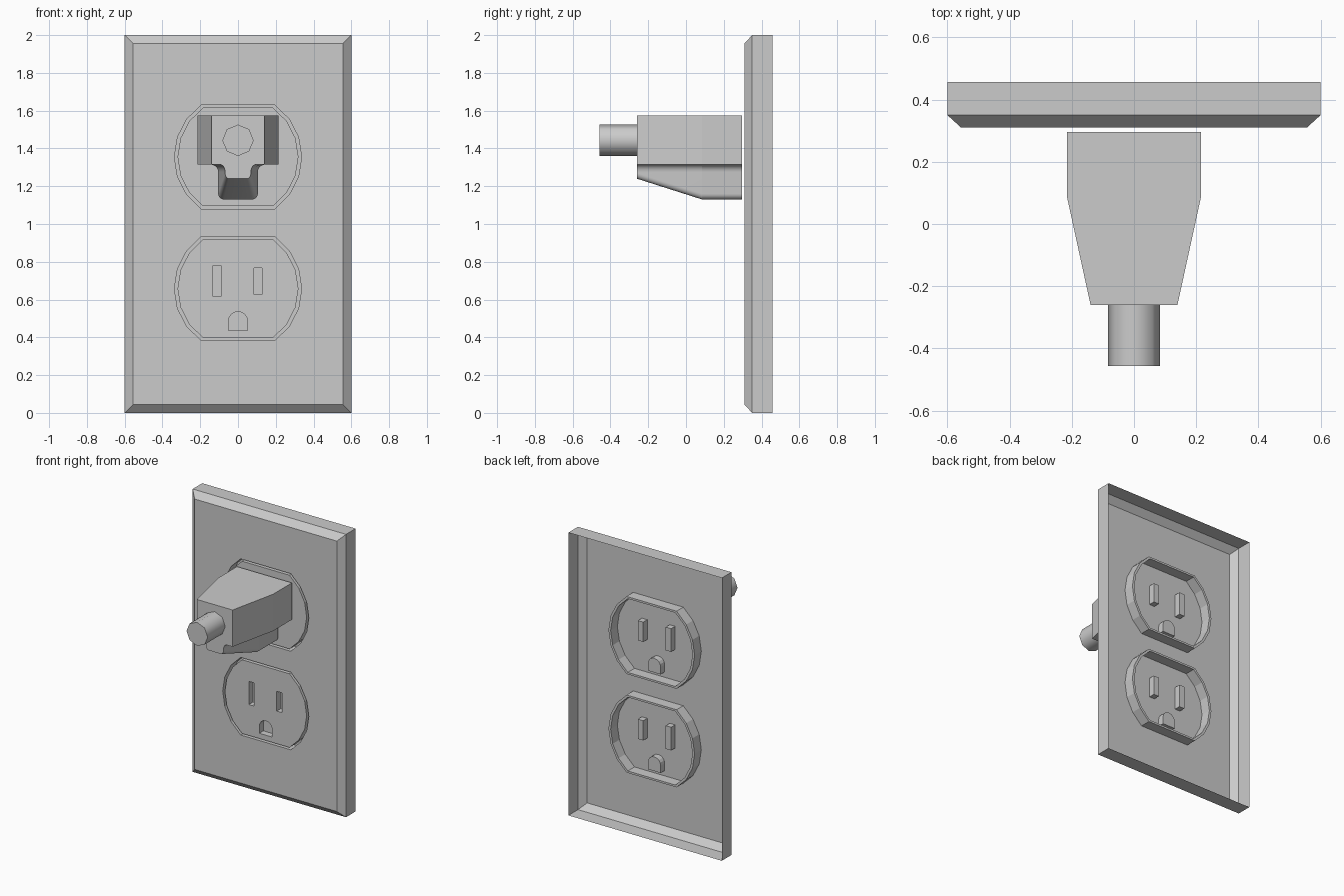
import bpy
import bmesh
from math import sin, cos, pi, radians

cube = bpy.data.objects.get("Cube")
if cube:
    bpy.data.objects.remove(cube, do_unlink=True)

# Single grey plastic
grey = bpy.data.materials.new("grey plastic")
grey.use_nodes = True
COLOUR = (0.6, 0.6, 0.6, 1)
grey.diffuse_color = COLOUR
grey.node_tree.nodes["Principled BSDF"].inputs["Base Color"].default_value = COLOUR

FRONT, BACK = 0.31, 0.457


def finish(bm, name):
    mesh = bpy.data.meshes.new(name)
    bm.to_mesh(mesh)
    bm.free()
    mesh.materials.append(grey)
    obj = bpy.data.objects.new(name, mesh)
    bpy.context.collection.objects.link(obj)
    return obj


def ring(bm, points, y):
    """Closed loop of vertices from (x, z) points at depth y."""
    return [bm.verts.new((x, y, z)) for x, z in points]


def bridge(bm, a, b):
    n = len(a)
    for i in range(n):
        j = (i + 1) % n
        bm.faces.new((a[i], a[j], b[j], b[i]))


def fill(bm, loops):
    """Flat face bounded by the first loop, with the others as holes."""
    edges = []
    for loop in loops:
        for a, b in zip(loop, loop[1:] + loop[:1]):
            edges.append(bm.edges.get((a, b)) or bm.edges.new((a, b)))
    bmesh.ops.triangle_fill(bm, edges=edges, use_beauty=True, normal=(0, -1, 0))


def face_forward(bm):
    """Consistent normals on an open shell, pointing to the front."""
    bmesh.ops.recalc_face_normals(bm, faces=bm.faces)
    bm.normal_update()
    if sum(f.normal.y * f.calc_area() for f in bm.faces) > 0:
        bmesh.ops.reverse_faces(bm, faces=bm.faces)


def rect(x0, x1, z0, z1):
    return [(x0, z0), (x1, z0), (x1, z1), (x0, z1)]


def arc(cx, cz, r, start, end, steps):
    angles = [radians(start + (end - start) * i / steps) for i in range(steps + 1)]
    return [(cx + r * cos(a), cz + r * sin(a)) for a in angles]


def socket_outline(r, cz):
    """Circle with flat top and bottom."""
    return arc(0, cz, r, -54.5, 54.5, 6) + arc(0, cz, r, 125.5, 234.5, 6)


SOCKETS = {"upper_socket": 1.355, "lower_socket": 0.658}
OUTER, INNER = 0.337, 0.32

# Wall plate: open-backed shell with a chamfered front and two holes
bm = bmesh.new()
back = ring(bm, rect(-0.6, 0.6, 0, 2), BACK)
edge = ring(bm, rect(-0.6, 0.6, 0, 2), 0.35)
front = ring(bm, rect(-0.556, 0.556, 0.044, 1.956), FRONT)
bridge(bm, back, edge)
bridge(bm, edge, front)
fill(bm, [front] + [ring(bm, socket_outline(OUTER, z), FRONT) for z in SOCKETS.values()])
face_forward(bm)
finish(bm, "wall_plate")

# Sockets: groove around a flat face with three pockets
for name, cz in SOCKETS.items():
    bm = bmesh.new()
    loops = [ring(bm, socket_outline(r, cz), y) for r, y in
             ((OUTER, FRONT), (OUTER, 0.385), (INNER, 0.385), (INNER, FRONT))]
    for a, b in zip(loops, loops[1:]):
        bridge(bm, a, b)
    pockets = [
        rect(-0.132, -0.09, cz - 0.042, cz + 0.122),
        rect(0.086, 0.128, cz - 0.03, cz + 0.11),
        [(-0.05, cz - 0.223), (0.05, cz - 0.223)] + arc(0, cz - 0.172, 0.05, 0, 180, 8),
    ]
    rims = [ring(bm, p, FRONT) for p in pockets]
    fill(bm, [loops[-1]] + rims)
    for rim, points in zip(rims, pockets):
        floor = ring(bm, points, FRONT + 0.045)
        bridge(bm, rim, floor)
        bm.faces.new(floor)
    face_forward(bm)
    finish(bm, name)

# Plug: one cross-section lofted through three stations
half = [(0.215, 1.575), (0.215, 1.315)]
half += arc(0.145, 1.275, 0.04, 90, 180, 5)
half += arc(0.075, 1.16, 0.03, 0, -90, 5)
section = half + [(-x, z) for x, z in reversed(half)]

bm = bmesh.new()
stations = []
for y, taper, lift in ((0.296, 1, 0), (0.085, 1, 0), (-0.26, 0.65, 0.11)):
    points = [(x * taper, z + (lift if z < 1.2 else 0)) for x, z in section]
    stations.append(ring(bm, points, y))
bridge(bm, stations[0], stations[1])
bridge(bm, stations[1], stations[2])
bm.faces.new(stations[0])
bm.faces.new(stations[2])
bmesh.ops.recalc_face_normals(bm, faces=bm.faces)
for f in bm.faces:
    f.smooth = True
bend = set(stations[1])
for e in bm.edges:
    e.smooth = e.calc_face_angle(pi) < radians(40) and not set(e.verts) <= bend
finish(bm, "plug_body")

# Cord stub
bpy.ops.mesh.primitive_cylinder_add(vertices=8, radius=0.083, depth=0.207,
                                    location=(0, -0.3535, 1.443), rotation=(pi / 2, 0, 0))
cord = bpy.context.object
cord.name = "cord_stub"
cord.data.materials.append(grey)
bpy.ops.object.shade_smooth_by_angle(angle=radians(50))
